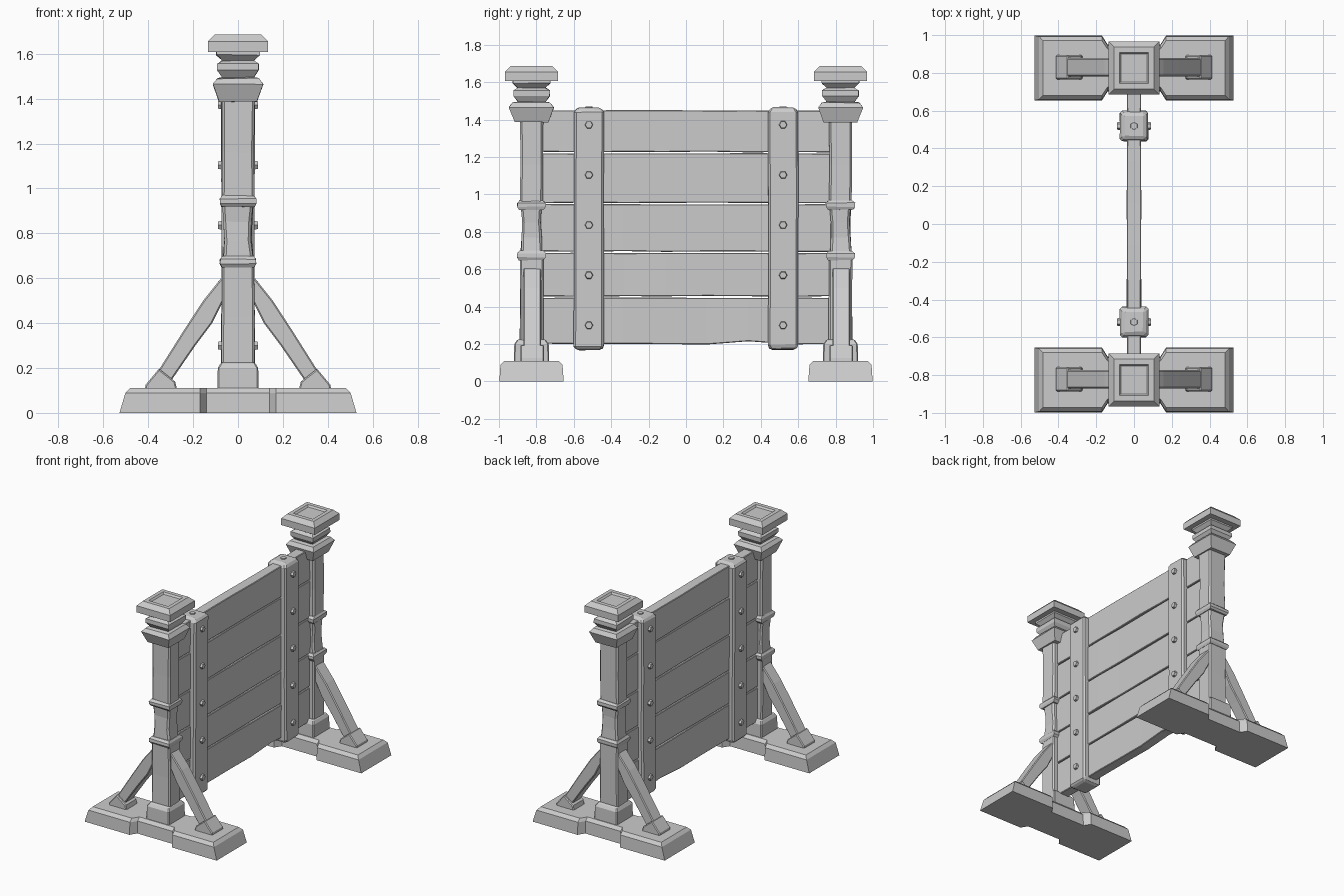
import bpy, bmesh, math, random
from mathutils import Matrix, Vector

random.seed(4)
cube = bpy.data.objects.get("Cube")
if cube:
    bpy.data.objects.remove(cube, do_unlink=True)

grey = bpy.data.materials.new("plain_grey")
grey.use_nodes = True
grey.diffuse_color = (0.6, 0.6, 0.6, 1)
shader = next(n for n in grey.node_tree.nodes if n.type == 'BSDF_PRINCIPLED')
shader.inputs["Base Color"].default_value = (0.6, 0.6, 0.6, 1)


def finish(name, bm, bevel=0.0):
    bmesh.ops.recalc_face_normals(bm, faces=bm.faces)
    mesh = bpy.data.meshes.new(name)
    bm.to_mesh(mesh)
    bm.free()
    mesh.materials.append(grey)
    obj = bpy.data.objects.new(name, mesh)
    bpy.context.collection.objects.link(obj)
    if bevel:
        mod = obj.modifiers.new("Worn edges", 'BEVEL')
        mod.width = bevel
        mod.segments = 1
        mod.limit_method = 'ANGLE'
        mod.angle_limit = math.radians(40)
    return obj


def loft(name, rings, bevel=0.0, jitter=0.0):
    """Skin a stack of equally long point rings and close both ends."""
    bm = bmesh.new()
    rows = []
    for ring in rings:
        rows.append([bm.verts.new(Vector(p) + Vector(
            [random.uniform(-jitter, jitter) for _ in range(3)])) for p in ring])
    n = len(rows[0])
    for a, b in zip(rows, rows[1:]):
        for i in range(n):
            j = (i + 1) % n
            bm.faces.new((a[i], a[j], b[j], b[i]))
    bm.faces.new(rows[0][::-1])
    bm.faces.new(rows[-1])
    return finish(name, bm, bevel)


def square(hx, hy, z, cy):
    return [(-hx, cy - hy, z), (hx, cy - hy, z), (hx, cy + hy, z), (-hx, cy + hy, z)]


def stack(name, sections, cy, bevel=0.0, jitter=0.0):
    return loft(name, [square(hx, hy, z, cy) for hx, hy, z in sections], bevel, jitter)


def prism(name, outline, cy, half, bevel):
    """Extrude an x-z outline along y."""
    return loft(name, [[(x, y, z) for x, z in outline]
                       for y in (cy - half, cy + half)], bevel)


def foot_ring(ex, ey, waist, z, cy):
    quarter = [(ex, ey), (0.17, ey), (0.14, waist)]
    pts = quarter + [(-x, y) for x, y in reversed(quarter)]
    pts += [(-x, -y) for x, y in pts]
    return [(x, cy + y, z) for x, y in pts]


# End frames: foot, post, capital and braces
for side, s in (("front", -1), ("back", 1)):
    cy = s * 0.826
    loft(f"{side}_foot", [foot_ring(0.528, 0.172, 0.125, 0, cy),
                          foot_ring(0.502, 0.166, 0.12, 0.088, cy),
                          foot_ring(0.482, 0.145, 0.1, 0.11, cy)])
    stack(f"{side}_post_base", [(0.092, 0.095, 0.1), (0.09, 0.092, 0.2),
                                (0.075, 0.075, 0.225)], cy, 0.006)
    stack(f"{side}_lower_post", [(0.073, 0.063, 0.2), (0.073, 0.061, 0.43),
                                 (0.072, 0.063, 0.66)], cy, 0.009, 0.002)
    stack(f"{side}_middle_post", [(0.068, 0.058, 0.67), (0.06, 0.054, 0.77),
                                  (0.062, 0.05, 0.85), (0.068, 0.058, 0.94)],
          cy, 0.011, 0.004)
    stack(f"{side}_upper_post", [(0.072, 0.061, 0.95), (0.07, 0.059, 1.16),
                                 (0.073, 0.061, 1.4)], cy, 0.011, 0.003)
    for label, z in (("lower", 0.648), ("upper", 0.918)):
        stack(f"{side}_{label}_band", [(0.073, 0.066, z), (0.08, 0.077, z + 0.016),
                                       (0.08, 0.077, z + 0.036),
                                       (0.07, 0.062, z + 0.05)], cy, 0, 0.002)
    stack(f"{side}_collar", [(0.083, 0.09, 1.385), (0.112, 0.12, 1.465),
                             (0.092, 0.1, 1.49), (0.07, 0.074, 1.495),
                             (0.092, 0.098, 1.525), (0.092, 0.098, 1.555),
                             (0.07, 0.074, 1.57), (0.096, 0.1, 1.595),
                             (0.096, 0.1, 1.62)], cy, 0, 0.002)
    stack(f"{side}_cap", [(0.134, 0.141, 1.607), (0.134, 0.141, 1.655),
                          (0.105, 0.112, 1.685), (0.078, 0.083, 1.685),
                          (0.068, 0.073, 1.673)], cy)
    for label, m in (("right", -1), ("left", 1)):
        brace = [(0.05, 0.63), (0.075, 0.6), (0.155, 0.5), (0.24, 0.37), (0.36, 0.18),
                 (0.3, 0.14), (0.19, 0.3), (0.115, 0.4), (0.065, 0.5), (0.05, 0.53)]
        shoe = [(0.27, 0.1), (0.28, 0.14), (0.352, 0.197), (0.412, 0.125), (0.415, 0.1)]
        prism(f"{side}_{label}_brace", [(m * x, z) for x, z in brace], cy + 0.004, 0.048, 0.006)
        prism(f"{side}_{label}_brace_shoe", [(m * x, z) for x, z in shoe],
              cy + 0.004, 0.064, 0.006)

# Wall planks with slightly uneven long edges
levels = [0.195, 0.45, 0.69, 0.95, 1.222, 1.452]
for k, (low, high) in enumerate(zip(levels, levels[1:])):
    rings = []
    for i in range(8):
        y = -0.78 + i * 1.56 / 7
        bottom = low + 0.002 + random.uniform(0, 0.005)
        top = high - 0.001 - random.uniform(0, 0.004)
        if k == 0 and i == 5:
            bottom += 0.015
        hx = 0.037 + random.uniform(-0.002, 0.002)
        rings.append([(-hx, y, bottom), (hx, y, bottom), (hx, y, top), (-hx, y, top)])
    loft(f"plank_{k + 1}", rings, 0.004)

# Upright straps with bolts on both faces and on top
def bolt(name, at, axis):
    bm = bmesh.new()
    turn = Vector((0, 0, 1)).rotation_difference(Vector(axis)).to_matrix().to_4x4()
    bmesh.ops.create_cone(bm, cap_ends=True, segments=6, radius1=0.025, radius2=0.019,
                          depth=0.03, matrix=Matrix.Translation(at) @ turn)
    finish(name, bm)


for side, s in (("front", -1), ("back", 1)):
    cy = s * 0.519
    stack(f"{side}_strap", [(0.06, 0.065, 0.168), (0.075, 0.081, 0.185),
                            (0.072, 0.079, 0.6), (0.074, 0.08, 1.05),
                            (0.075, 0.08, 1.44), (0.058, 0.062, 1.465)], cy, 0.011, 0.002)
    for i in range(5):
        for label, m in (("right", -1), ("left", 1)):
            bolt(f"{side}_{label}_bolt_{i + 1}", (m * 0.075, cy, 0.3 + i * 0.268), (m, 0, 0))
    bolt(f"{side}_top_bolt", (0, cy, 1.456), (0, 0, 1))
